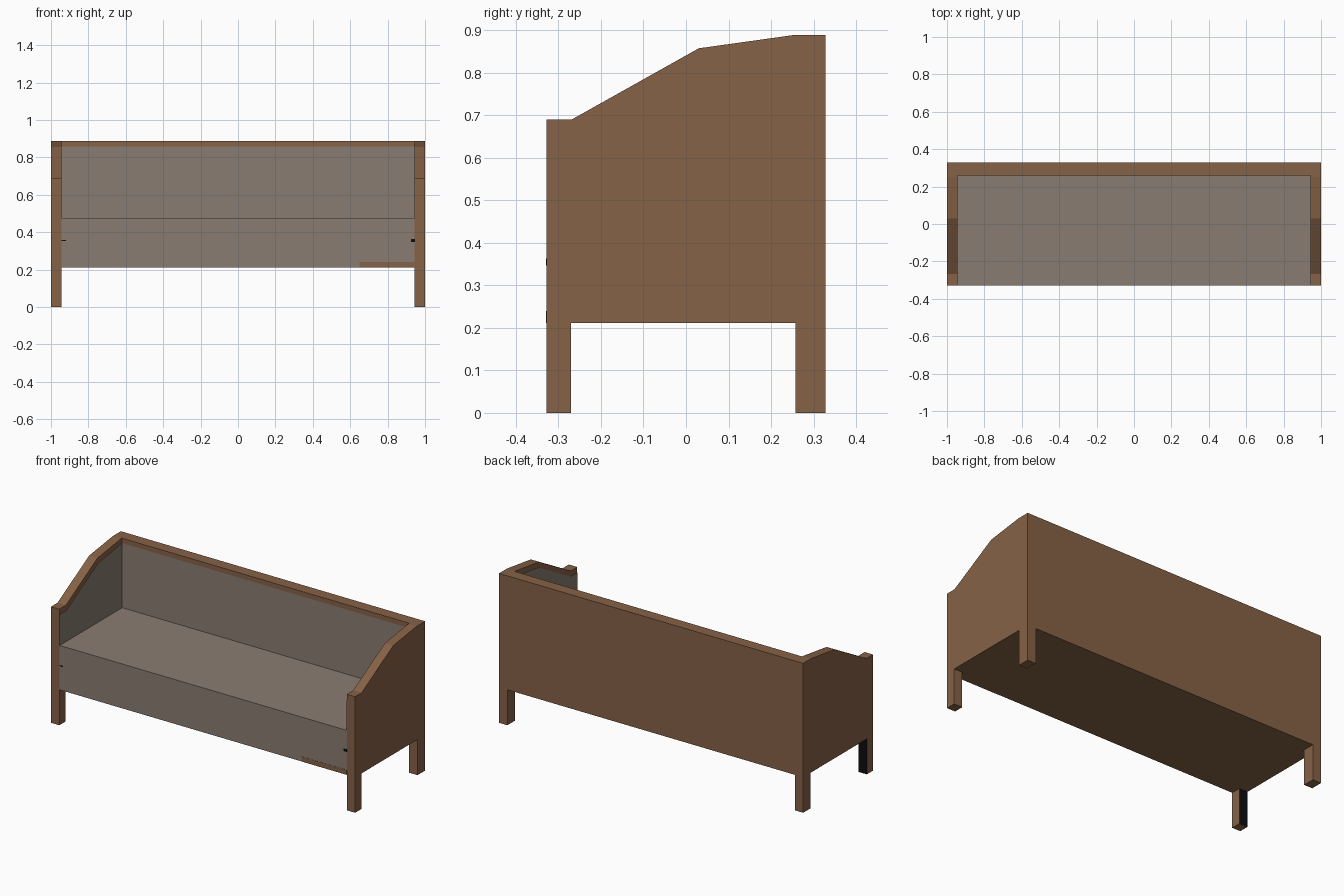
import bpy, bmesh

if "Cube" in bpy.data.objects:
    bpy.data.objects.remove(bpy.data.objects["Cube"])


def material(name, rgb):
    m = bpy.data.materials.new(name)
    m.diffuse_color = (*rgb, 1)
    m.use_nodes = True
    m.node_tree.nodes["Principled BSDF"].inputs["Base Color"].default_value = m.diffuse_color
    return m


WOOD = material("brown wood", (0.238, 0.122, 0.061))
CLOTH = material("grey cloth", (0.254, 0.202, 0.165))
DARK = material("black patch", (0.004, 0.004, 0.004))


def prism(name, profile, x0, x1, mats, rule=None):
    """Extrude a (y, z) profile along x; rule(face) picks the material slot."""
    bm = bmesh.new()
    base = bm.faces.new([bm.verts.new((x0, y, z)) for y, z in profile])
    ext = bmesh.ops.extrude_face_region(bm, geom=[base])
    moved = [v for v in ext["geom"] if isinstance(v, bmesh.types.BMVert)]
    bmesh.ops.translate(bm, verts=moved, vec=(x1 - x0, 0, 0))
    bmesh.ops.recalc_face_normals(bm, faces=bm.faces)
    bm.normal_update()
    if rule:
        for f in bm.faces:
            f.material_index = rule(f)
    me = bpy.data.meshes.new(name)
    bm.to_mesh(me)
    bm.free()
    for m in mats:
        me.materials.append(m)
    ob = bpy.data.objects.new(name, me)
    bpy.context.collection.objects.link(ob)
    return ob


def rect(y0, y1, z0, z1):
    return [(y0, z0), (y1, z0), (y1, z1), (y0, z1)]


F, B = -0.328, 0.328           # front and back planes
INNER = 0.945                  # inner face of the side panels
BASE, SEAT, TOP = 0.211, 0.475, 0.888
BACK = 0.259                   # front face of the backrest

# Side panels with legs: stepped slope on top, notch between the legs
side = [(F, 0), (-0.27, 0), (-0.27, BASE), (0.257, BASE), (0.257, 0), (B, 0),
        (B, TOP), (0.252, TOP), (0.03, 0.857), (-0.268, 0.69), (F, 0.69)]
# Cloth lining inside each panel, leaving a wooden rim
lining = [(F, SEAT), (BACK, SEAT), (BACK, 0.858), (0.035, 0.825),
          (-0.262, 0.658), (F, 0.658)]


def dark_leg(f):
    # rear face of the left front leg
    c = f.calc_center_median()
    return 1 if f.normal.y > 0.9 and c.y < 0 and c.z < 0.2 else 0


for s, label in ((-1, "left"), (1, "right")):
    prism(f"{label}_side_panel", side, s * INNER, s, [WOOD, DARK],
          dark_leg if s < 0 else None)
    prism(f"{label}_side_lining", lining, s * (INNER - 0.002), s * INNER, [CLOTH])
    # small dark mark on the seat front
    w = 0.025 if s < 0 else 0.02
    h = 0.003 if s < 0 else 0.008
    prism(f"{label}_front_mark", rect(F - 0.001, F, 0.355 - h, 0.355 + h),
          s * (INNER - w), s * INNER, [DARK])

# Backrest: cloth front below a wooden top rail
prism("backrest", rect(BACK, B, BASE, 0.859), -INNER, INNER, [WOOD, CLOTH],
      lambda f: 1 if f.normal.y < -0.9 else 0)
prism("back_top_rail", rect(BACK, B, 0.859, TOP), -INNER, INNER, [WOOD])

# Seat: cloth top and front, wooden underside
prism("seat", rect(F, BACK, BASE, SEAT), -INNER, INNER, [WOOD, CLOTH],
      lambda f: 1 if f.normal.z > 0.9 or f.normal.y < -0.9 else 0)
# Bare wood strip at the lower right of the seat front
prism("seat_front_strip", rect(F - 0.001, F, BASE, 0.24), 0.65, INNER, [WOOD])
